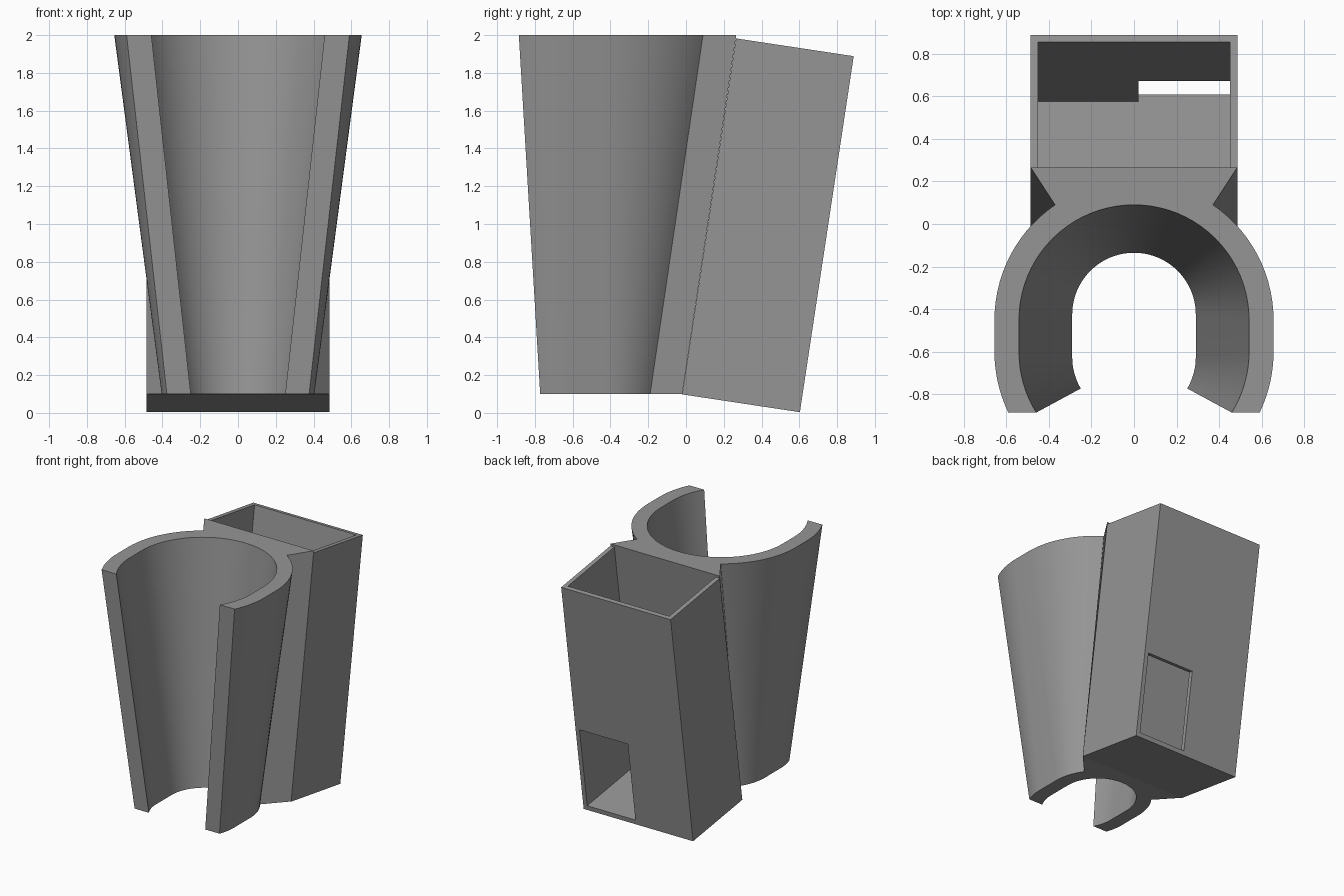
import bpy, bmesh, math
from mathutils import Matrix

if "Cube" in bpy.data.objects:
    bpy.data.objects.remove(bpy.data.objects["Cube"])

grey = bpy.data.materials.new("plain grey")
grey.diffuse_color = (0.3, 0.3, 0.3, 1)
grey.use_nodes = True
grey.node_tree.nodes["Principled BSDF"].inputs["Base Color"].default_value = grey.diffuse_color


def make_object(name, bm):
    bmesh.ops.recalc_face_normals(bm, faces=bm.faces)
    mesh = bpy.data.meshes.new(name)
    bm.to_mesh(mesh)
    bm.free()
    mesh.materials.append(grey)
    obj = bpy.data.objects.new(name, mesh)
    bpy.context.collection.objects.link(obj)
    return obj


def arc(r, yc, a0, a1, n):
    return [(r * math.cos(a0 + (a1 - a0) * i / n), yc + r * math.sin(a0 + (a1 - a0) * i / n))
            for i in range(n + 1)]


def section(r_out, r_in, y_back, y_front, y_cut, y_join, y_box):
    """Open stadium ring with a flared web at the back."""
    half = [(0.485, y_box)]
    half += arc(r_out, y_back, math.asin((y_join - y_back) / r_out), 0, 14)
    half += arc(r_out, y_front, 0, math.asin((y_cut - y_front) / r_out), 8)
    half += arc(r_in, y_front, math.asin((y_cut - y_front) / r_in), 0, 8)
    half += arc(r_in, y_back, 0, math.pi / 2, 20)
    return half + [(-x, y) for x, y in reversed(half[:-1])]


# Tapered open holder with the web that joins it to the box
bm = bmesh.new()
low = [bm.verts.new((x, y, 0.1)) for x, y in
       section(0.404, 0.29, -0.425, -0.625, -0.772, -0.19, -0.02)]
top = [bm.verts.new((x, y, 2.0)) for x, y in
       section(0.655, 0.54, -0.45, -0.60, -0.885, 0.09, 0.266)]
n = len(low)
bm.faces.new(low)
bm.faces.new(top)
for i in range(n):
    j = (i + 1) % n
    bm.faces.new((low[i], low[j], top[j], top[i]))
holder = make_object("tapered_holder", bm)
bpy.context.view_layer.objects.active = holder
holder.select_set(True)
bpy.ops.object.shade_smooth_by_angle(angle=math.radians(25))

# Tilted frame shared by the box and its cutters
tilt = math.atan2(0.285, 1.885)
frame = Matrix.Translation((0, -0.02, 0.098)) @ Matrix.Rotation(-tilt, 4, 'X')


def block(name, x0, x1, y0, y1, z0, z1):
    bm = bmesh.new()
    bmesh.ops.create_cube(bm, size=1)
    for v in bm.verts:
        v.co = ((x0 + x1) / 2 + v.co.x * (x1 - x0),
                (y0 + y1) / 2 + v.co.y * (y1 - y0),
                (z0 + z1) / 2 + v.co.z * (z1 - z0))
    bm.transform(frame)
    return make_object(name, bm)


# Tilted box, open at the top, closed at the front by the holder web
box = block("tilted_box", -0.485, 0.485, 0, 0.63, 0, 1.906)
cavity = block("cavity_cutter", -0.45, 0.45, -0.05, 0.595, 0.037, 2.2)
window = block("window_cutter", 0.022, 0.45, 0.4, 0.8, 0.037, 0.69)
for cutter in (cavity, window):
    cutter.hide_render = True
    cutter.hide_viewport = True
    mod = box.modifiers.new(cutter.name, 'BOOLEAN')
    mod.operation = 'DIFFERENCE'
    mod.solver = 'EXACT'
    mod.object = cutter
